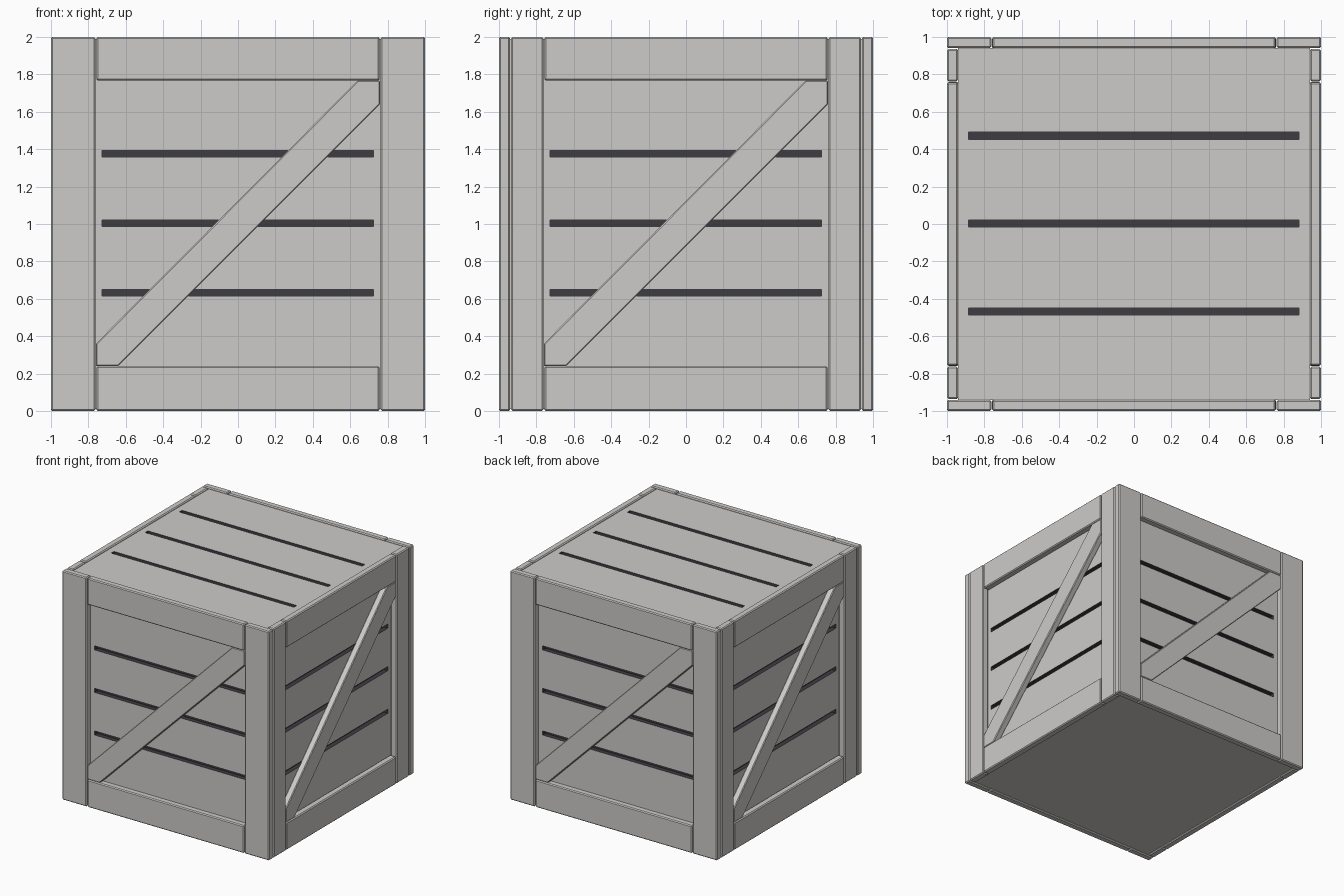
import bpy, bmesh, math
from mathutils import Matrix, Vector

if "Cube" in bpy.data.objects:
    bpy.data.objects.remove(bpy.data.objects["Cube"])


def material(name, rgb):
    m = bpy.data.materials.new(name)
    m.diffuse_color = (*rgb, 1)
    m.use_nodes = True
    m.node_tree.nodes["Principled BSDF"].inputs["Base Color"].default_value = m.diffuse_color
    return m


GREY = material("warm_grey", (0.61, 0.60, 0.585))
DARK = material("slot_dark", (0.045, 0.045, 0.055))


def finish(name, bm, mats, bevel=0.0):
    bmesh.ops.recalc_face_normals(bm, faces=bm.faces[:])
    me = bpy.data.meshes.new(name)
    bm.to_mesh(me)
    bm.free()
    for m in mats:
        me.materials.append(m)
    ob = bpy.data.objects.new(name, me)
    bpy.context.collection.objects.link(ob)
    if bevel:
        mod = ob.modifiers.new("edge_bevel", 'BEVEL')
        mod.width, mod.segments = bevel, 1
    return ob


def add_box(bm, lo, hi, index=0):
    lo, hi = Vector(lo), Vector(hi)
    r = bmesh.ops.create_cube(bm, size=1, matrix=Matrix.Translation((lo + hi) / 2)
                              @ Matrix.Diagonal((*(hi - lo), 1)))
    for f in {f for v in r["verts"] for f in v.link_faces}:
        f.material_index = index


def board(name, outline, angle, depth=0.06, bevel=0.008):
    """Extrude an outline given in (across, up) on the face turned by angle."""
    bm = bmesh.new()
    face = bm.faces.new([bm.verts.new((u, -1 + 0.06 - depth, v)) for u, v in outline])
    r = bmesh.ops.extrude_face_region(bm, geom=[face])
    verts = [e for e in r["geom"] if isinstance(e, bmesh.types.BMVert)]
    bmesh.ops.translate(bm, verts=verts, vec=(0, depth, 0))
    bm.transform(Matrix.Rotation(angle, 4, 'Z'))
    return finish(name, bm, [GREY], bevel)


def rect(u0, u1, v0, v1):
    return [(u0, v0), (u1, v0), (u1, v1), (u0, v1)]


# Slot cutter: three slots on each side and three on the lid
IN, DEPTH = 0.94, 0.04
TOP = 1.988
bm = bmesh.new()
for k in range(4):
    part = bmesh.new()
    for z in (0.632, 1.004, 1.375):
        add_box(part, (-0.728, -IN - 0.02, z - 0.018), (0.725, -IN + DEPTH, z + 0.018), 1)
    part.transform(Matrix.Rotation(k * math.pi / 2, 4, 'Z'))
    tmp = bpy.data.meshes.new("tmp")
    part.to_mesh(tmp)
    part.free()
    bm.from_mesh(tmp)
    bpy.data.meshes.remove(tmp)
for y in (-0.468, 0.002, 0.472):
    add_box(bm, (-0.885, y - 0.019, TOP - DEPTH), (0.882, y + 0.019, TOP + 0.02), 1)
cutter = finish("slot_cutter", bm, [GREY, DARK])
cutter.hide_render = True
cutter.hide_viewport = True

# Inner box carrying the panels
bm = bmesh.new()
add_box(bm, (-IN, -IN, 0.012), (IN, IN, TOP))
panels = finish("panel_box", bm, [GREY, DARK])
cut = panels.modifiers.new("slots", 'BOOLEAN')
cut.operation, cut.solver, cut.object = 'DIFFERENCE', 'EXACT', cutter

# Frame boards and brace on each side
L, B, T = 0.76, 0.24, 1.767
brace = [(-L, B), (-0.64, B), (L, 1.64), (L, T), (0.64, T), (-L, 0.36)]
for k, side in enumerate(("front", "right", "back", "left")):
    a = k * math.pi / 2
    edge = 1.0 if k % 2 == 0 else 0.935
    board(side + "_post_a", rect(-edge, -L - 0.003, 0, 2), a)
    board(side + "_post_b", rect(L + 0.003, edge, 0, 2), a)
    board(side + "_bottom_rail", rect(-L + 0.003, L - 0.003, 0, B), a)
    board(side + "_top_rail", rect(-L + 0.003, L - 0.003, T, 2), a)
    board(side + "_brace", brace, a, depth=0.055, bevel=0.006)
